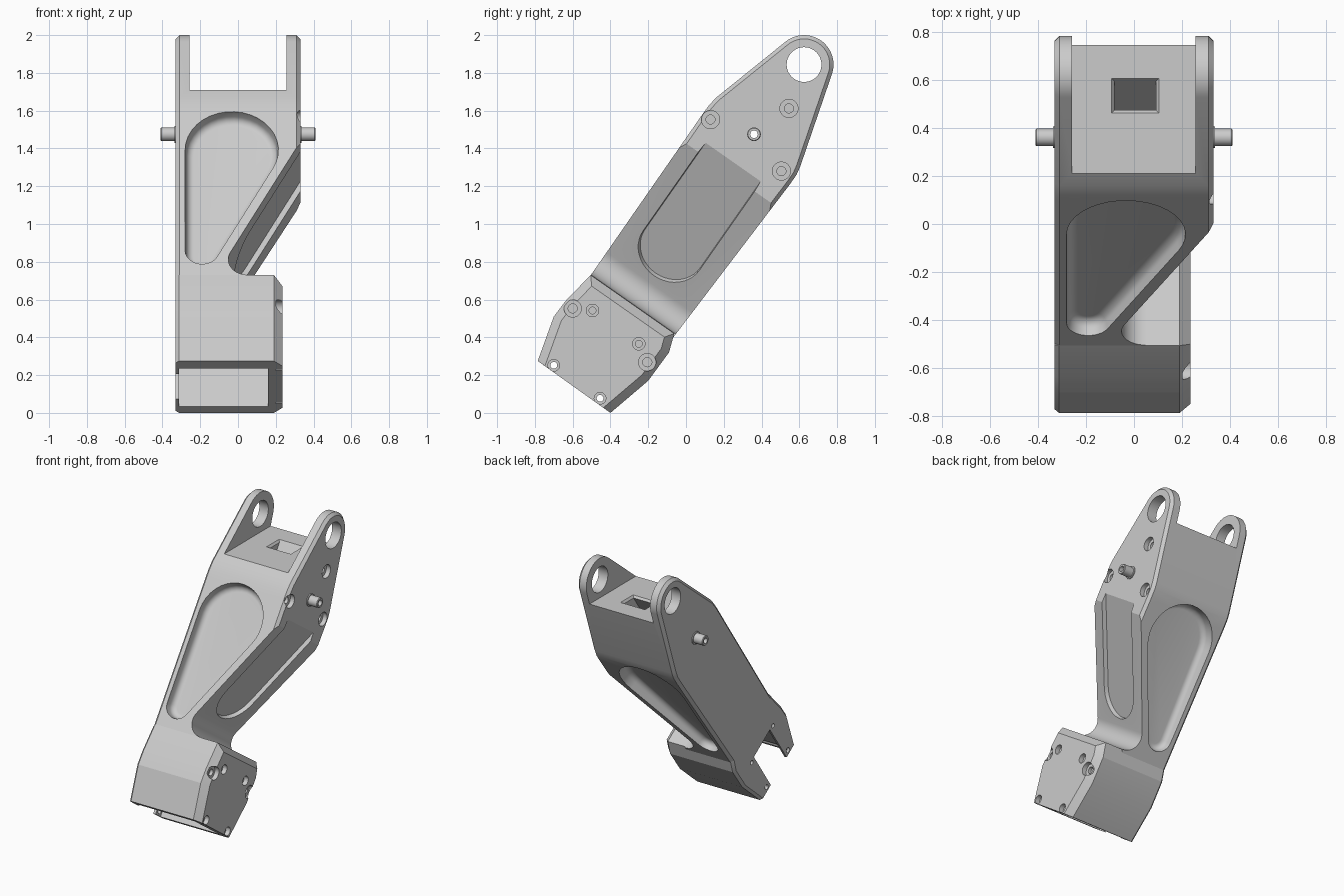
import bpy, bmesh, math

if "Cube" in bpy.data.objects:
    bpy.data.objects.remove(bpy.data.objects["Cube"])

TILT = math.radians(35)
S, C = math.sin(TILT), math.cos(TILT)

metal = bpy.data.materials.new("plain grey")
metal.diffuse_color = (0.6, 0.6, 0.6, 1)
metal.use_nodes = True
metal.node_tree.nodes["Principled BSDF"].inputs["Base Color"].default_value = metal.diffuse_color


def P(x, u, v):
    """Link frame: u runs along the tilted arm, v across its thickness."""
    return (x, u * S + v * C, u * C - v * S)


def loft(name, rings):
    bm = bmesh.new()
    vs = [[bm.verts.new(p) for p in r] for r in rings]
    n = len(rings[0])
    for a, b in zip(vs, vs[1:]):
        for i in range(n):
            j = (i + 1) % n
            bm.faces.new((a[i], a[j], b[j], b[i]))
    bm.faces.new(vs[0])
    bm.faces.new(vs[-1])
    bmesh.ops.recalc_face_normals(bm, faces=bm.faces)
    me = bpy.data.meshes.new(name)
    bm.to_mesh(me)
    bm.free()
    me.materials.append(metal)
    ob = bpy.data.objects.new(name, me)
    bpy.context.collection.objects.link(ob)
    return ob


def boolean(target, tool, op='DIFFERENCE'):
    m = target.modifiers.new("bool", 'BOOLEAN')
    m.operation, m.object, m.solver = op, tool, 'EXACT'
    bpy.context.view_layer.objects.active = target
    bpy.ops.object.modifier_apply(modifier=m.name)
    bpy.data.objects.remove(tool)


def inset(pts, d):
    """Offset an outline inwards; the first edge stays put."""
    n = len(pts)
    area = sum(pts[i][0] * pts[(i + 1) % n][1] - pts[(i + 1) % n][0] * pts[i][1] for i in range(n))
    sg = 1 if area > 0 else -1
    lines = []
    for i in range(n):
        (ax, ay), (bx, by) = pts[i], pts[(i + 1) % n]
        l = math.hypot(bx - ax, by - ay)
        nx, ny = -(by - ay) / l * sg, (bx - ax) / l * sg
        lines.append((nx, ny, nx * ax + ny * ay + (d if i else 0)))
    out = []
    for i in range(n):
        a, b, c = lines[i - 1]
        e, f, g = lines[i]
        det = a * f - b * e
        out.append(((c * f - b * g) / det, (a * g - c * e) / det))
    return out


def slab(name, pts, x0, x1, c0, c1):
    """Side outline extruded along x, with chamfered rims."""
    ring = lambda x, d: [(x, y, z) for y, z in (inset(pts, d) if d else pts)]
    return loft(name, [ring(x0, c0), ring(x0 + c0, 0), ring(x1 - c1, 0), ring(x1, c1)])


def turned(name, y, z, steps, n=40):
    """Round part along x from (x, radius) steps."""
    return loft(name, [[(x, y + r * math.cos(2 * math.pi * i / n), z + r * math.sin(2 * math.pi * i / n))
                        for i in range(n)] for x, r in steps])


def box(u0, u1, v0, v1, x0, x1):
    return loft("cutter", [[P(x, u0, v0), P(x, u1, v0), P(x, u1, v1), P(x, u0, v1)] for x in (x0, x1)])


def teardrop(c1, r1, c2, r2, n=20):
    """Outline around two circles."""
    dx, dy = c2[0] - c1[0], c2[1] - c1[1]
    base = math.atan2(dy, dx)
    t = math.acos((r1 - r2) / math.hypot(dx, dy))
    pts = []
    for (cx, cy), r, a0, a1 in ((c1, r1, t, 2 * math.pi - t), (c2, r2, -t, t)):
        for i in range(n + 1):
            a = base + a0 + (a1 - a0) * i / n
            pts.append((cx + r * math.cos(a), cy + r * math.sin(a)))
    return pts


# arm with the rounded lug end
lug = (0.625, 1.844)
outline = [(-0.172, 0.262), (-0.623, 0.558), (0.09, 1.585), (0.12, 1.626), (0.158, 1.668)]
for i in range(25):
    a = math.radians(130 - 148 * i / 24)
    outline.append((lug[0] + 0.156 * math.cos(a), lug[1] + 0.156 * math.sin(a)))
outline += [(0.605, 1.305), (0.585, 1.26), (0.55, 1.21)]
body = slab("link_arm", outline, -0.33, 0.33, 0.02, 0.02)

# diagonal cutaway on the right, with a filleted foot
cut = [(0.0486 + 0.1 * math.cos(a), 0.41 + 0.1 * math.sin(a))
       for a in (math.radians(152.6 + 117.4 * i / 14) for i in range(15))]
cut += [(0.0486, 0.0), (0.7, 0.0), (0.7, 1.4), (0.45, 1.4)]
boolean(body, loft("cutter", [[P(x, u, v) for x, u in cut] for v in (-1.2, 0.1)]))

# foot block
foot = [(-0.40, 0), (-0.785, 0.275), (-0.70, 0.51), (-0.64, 0.59), (-0.505, 0.73),
        (-0.062, 0.42), (-0.09, 0.32), (-0.20, 0.17)]
boolean(body, slab("foot_block", foot, -0.33, 0.235, 0.018, 0.045), 'UNION')

# gap between the lugs and the tilted socket in its floor
boolean(body, loft("cutter", [[(x, y, z) for y, z in ((0, 1.71), (1, 1.71), (1, 2.2), (0, 2.2))]
                              for x in (-0.258, 0.256)]))
boolean(body, loft("cutter", [[(0.005 + sx * (0.098 - d), 0.533 + sy * (0.072 - d) - s, z)
                               for sx, sy in ((-1, -1), (1, -1), (1, 1), (-1, 1))]
                              for z, d, s in ((1.8, 0, 0), (1.71, 0, 0), (1.695, 0.012, 0), (1.40, 0.012, 0.206))]))

# teardrop pockets on front and back, with a rounded floor edge
steps = [(-0.08, 0), (0, 0)]
for i in range(8):
    a = math.radians(10 + 80 * i / 7)
    steps.append((0.025 + 0.04 * math.sin(a), 0.006 + 0.04 * (math.cos(math.radians(10)) - math.cos(a))))
for v0, sgn in ((-0.83, 1), (-0.272, -1)):
    boolean(body, loft("cutter", [[P(x, u, v0 + sgn * dep) for x, u in
                                   teardrop((-0.19, 0.47), 0.09 - d, (-0.033, 1.115), 0.247 - d)]
                                  for dep, d in steps]))

# long pocket in the diagonal face
boolean(body, loft("cutter", [[P(0.33 + 0.46 * t + 0.888 * h, 1.17 + 0.888 * t - 0.46 * h, v) for t, v in
                               teardrop((-0.575, -0.557), 0.182 - d, (0.25, -0.557), 0.1819 - d)]
                              for h, d in ((0.08, 0), (0, 0), (-0.028, 0.004))]))

# hollow foot, open below, with a notch in the left wall
boolean(body, box(-0.5, 0.11, -0.73, -0.385, -0.312, 0.16))
boolean(body, box(-0.5, 0.11, -0.68, -0.455, -0.5, -0.25))

# lug bore and pin bore
boolean(body, turned("cutter", lug[0], lug[1], ((-0.6, 0.092), (0.6, 0.092)), 56))
boolean(body, turned("cutter", 0.36, 1.475, ((-0.6, 0.03), (0.6, 0.03))))

# counterbored screw holes: y, z, face x, outer radius, inner radius, inner end x
for y, z, x, r, q, end in (
        (0.13, 1.553, 0.33, 0.048, 0.024, 0.275), (0.545, 1.612, 0.33, 0.048, 0.024, 0.275),
        (0.505, 1.28, 0.33, 0.048, 0.024, 0.275), (-0.60, 0.553, 0.235, 0.046, 0.024, 0.18),
        (-0.205, 0.268, 0.235, 0.046, 0.024, 0.18), (-0.495, 0.542, 0.235, 0.033, 0.018, 0.18),
        (-0.25, 0.366, 0.235, 0.033, 0.018, 0.18), (-0.70, 0.252, 0.235, 0.031, 0.018, -0.6),
        (-0.455, 0.077, 0.235, 0.031, 0.018, -0.6)):
    boolean(body, turned("cutter", y, z, ((x + 0.1, r), (x - 0.033, r), (x - 0.033, q), (end, q)), 28))

# small holes in the left wall
for y, z in ((-0.53, 0.495), (-0.285, 0.32)):
    boolean(body, turned("cutter", y, z, ((-0.5, 0.015), (-0.29, 0.015)), 28))

# hollow cross pin with collars
pin = turned("cross_pin", 0.36, 1.475,
             ((-0.41, 0.032), (-0.406, 0.036), (-0.337, 0.036), (-0.337, 0.045), (-0.32, 0.045), (-0.32, 0.036),
              (0.32, 0.036), (0.32, 0.045), (0.337, 0.045), (0.337, 0.036), (0.406, 0.036), (0.41, 0.032)))
boolean(pin, turned("cutter", 0.36, 1.475, ((-0.6, 0.02), (0.6, 0.02))))

# smooth the rounds, keep the edges
for ob in (body, pin):
    bpy.ops.object.select_all(action='DESELECT')
    ob.select_set(True)
    bpy.context.view_layer.objects.active = ob
    bpy.ops.object.shade_smooth_by_angle(angle=math.radians(15))
